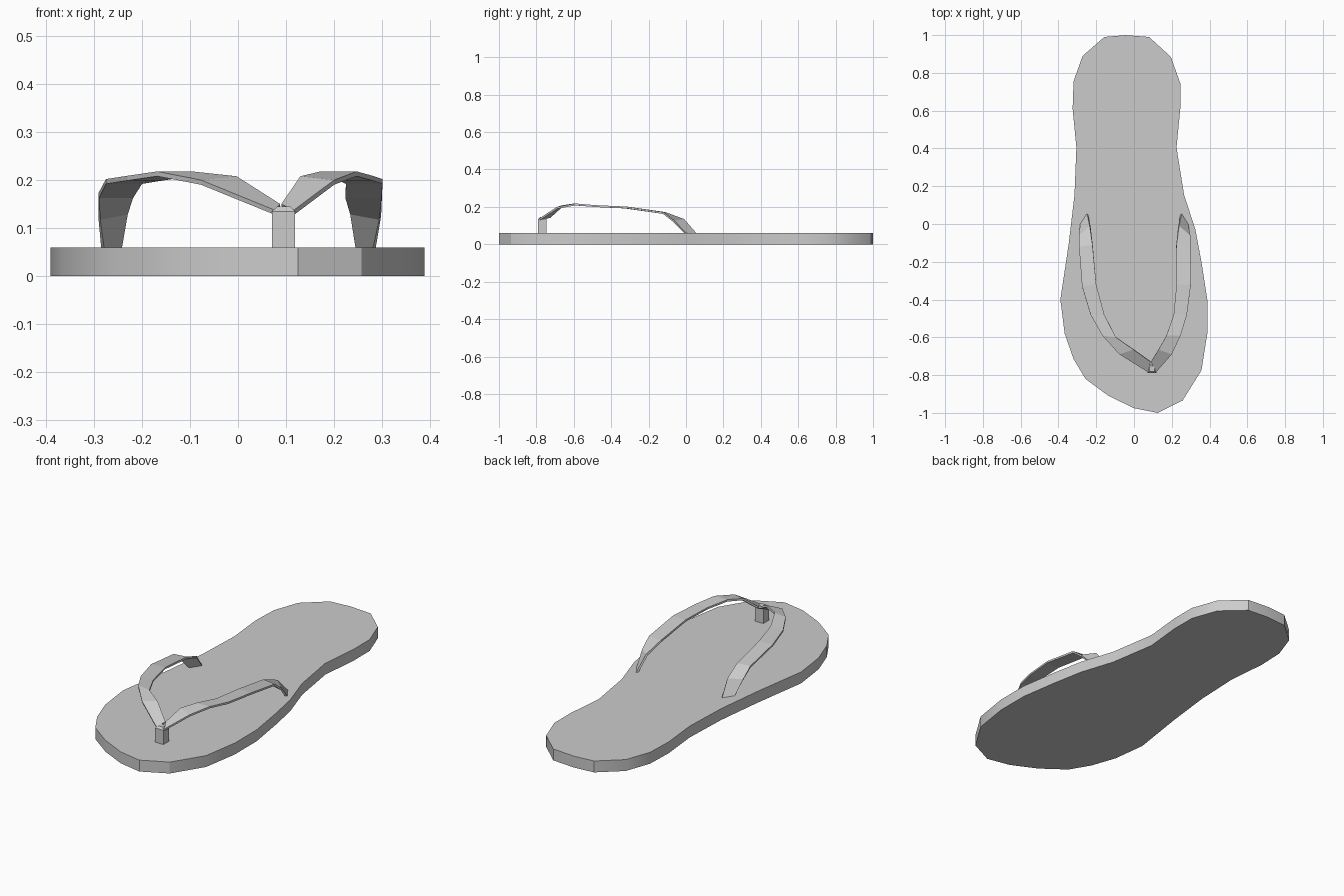
import bpy, bmesh
from math import radians

if "Cube" in bpy.data.objects:
    bpy.data.objects.remove(bpy.data.objects["Cube"])

SOLE_TOP = 0.06


def make_object(name, bm):
    bmesh.ops.recalc_face_normals(bm, faces=bm.faces)
    mesh = bpy.data.meshes.new(name)
    bm.to_mesh(mesh)
    bm.free()
    ob = bpy.data.objects.new(name, mesh)
    bpy.context.collection.objects.link(ob)
    bpy.ops.object.select_all(action='DESELECT')
    ob.select_set(True)
    bpy.context.view_layer.objects.active = ob
    bpy.ops.object.shade_smooth_by_angle(angle=radians(30))
    return ob


def extrude_up(bm, face, height):
    geo = bmesh.ops.extrude_face_region(bm, geom=[face])["geom"]
    top = [g for g in geo if isinstance(g, bmesh.types.BMVert)]
    bmesh.ops.translate(bm, vec=(0, 0, height), verts=top)
    return top, [g for g in geo if isinstance(g, bmesh.types.BMFace)][0]


# Sole: foot outline extruded upwards
outline = [
    (-.157, .99), (-.045, 1.0), (.08, .99), (.195, .885), (.245, .745),
    (.245, .61), (.225, .405), (.265, .155), (.325, -.03), (.357, -.2),
    (.388, -.4), (.388, -.58), (.357, -.775), (.257, -.935), (.125, -1.0),
    (0, -.975), (-.135, -.91), (-.257, -.82), (-.32, -.715), (-.367, -.58),
    (-.39, -.4), (-.345, -.1), (-.315, .155), (-.305, .405), (-.325, .61),
    (-.32, .755), (-.272, .89)]
bm = bmesh.new()
extrude_up(bm, bm.faces.new([bm.verts.new((x, y, 0)) for x, y in outline]), SOLE_TOP)
make_object("sole", bm)

# Toe post: square peg with a chamfered cap under the strap joint
bm = bmesh.new()
base = bm.faces.new([bm.verts.new((x, y, SOLE_TOP)) for x, y in
                     ((.071, -.79), (.119, -.79), (.119, -.745), (.071, -.745))])
top, cap = extrude_up(bm, base, 0.075)
top, cap = extrude_up(bm, cap, 0.01)
for v in top:
    v.co.x = .095 + (v.co.x - .095) * 0.55
    v.co.y = -.765 + (v.co.y + .765) * 0.6
make_object("toe_post", bm)


# Straps: ribbon between outer and inner edges, given thickness
def strap(name, outer, inner):
    bm = bmesh.new()
    rows = [(bm.verts.new(a), bm.verts.new(b)) for a, b in zip(outer, inner)]
    for (a, b), (c, d) in zip(rows, rows[1:]):
        bm.faces.new((a, b, d, c))
    bmesh.ops.recalc_face_normals(bm, faces=bm.faces)
    if sum(f.normal.z for f in bm.faces) < 0:
        bmesh.ops.reverse_faces(bm, faces=bm.faces)
    mesh = bpy.data.meshes.new(name)
    bm.normal_update()
    bm.to_mesh(mesh)
    bm.free()
    ob = bpy.data.objects.new(name, mesh)
    bpy.context.collection.objects.link(ob)
    mod = ob.modifiers.new("thickness", 'SOLIDIFY')
    mod.thickness = 0.01
    mod.offset = -1


strap("left_strap",
      [(-.285, .0, .06), (-.291, -.06, .125), (-.291, -.12, .172), (-.275, -.33, .202),
       (-.23, -.48, .209), (-.168, -.59, .218), (-.077, -.69, .2), (.075, -.785, .138)],
      [(-.249, .055, .06), (-.235, -.01, .135), (-.22, -.11, .172), (-.2, -.32, .202),
       (-.157, -.48, .209), (-.096, -.6, .218), (-.003, -.665, .208), (.088, -.73, .15)])
strap("right_strap",
      [(.287, .0, .06), (.298, -.06, .125), (.3, -.12, .172), (.301, -.32, .202),
       (.28, -.48, .209), (.247, -.59, .218), (.2, -.69, .2), (.117, -.785, .138)],
      [(.252, .055, .06), (.239, -.01, .135), (.225, -.11, .172), (.225, -.32, .202),
       (.21, -.48, .209), (.172, -.59, .218), (.13, -.665, .208), (.09, -.73, .15)])
